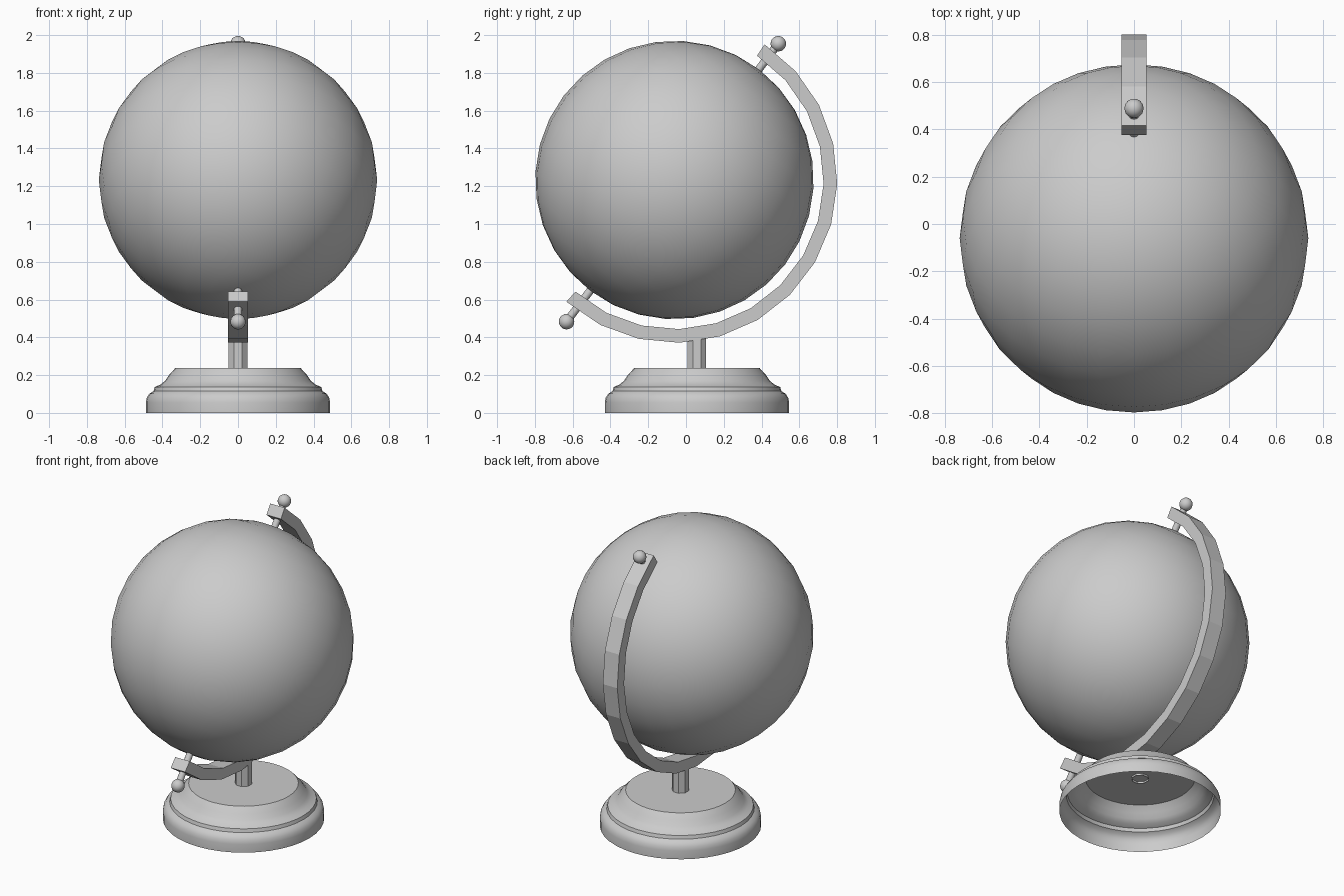
import bpy, bmesh, math
from mathutils import Vector, Matrix

if "Cube" in bpy.data.objects:
    bpy.data.objects.remove(bpy.data.objects["Cube"])

grey = bpy.data.materials.new("plain_grey")
grey.diffuse_color = (0.6, 0.6, 0.6, 1)
grey.use_nodes = True
grey.node_tree.nodes["Principled BSDF"].inputs["Base Color"].default_value = grey.diffuse_color

C = Vector((0, -0.061, 1.233))            # globe centre
TILT = math.radians(37.3)                 # axis leans towards +y
AXIS = Vector((0, math.sin(TILT), math.cos(TILT)))
ROT = Matrix.Rotation(-TILT, 4, 'X')
BASE_Y = 0.058


def finish(name, bm, smooth=None):
    bmesh.ops.recalc_face_normals(bm, faces=bm.faces)
    me = bpy.data.meshes.new(name)
    bm.to_mesh(me)
    bm.free()
    me.materials.append(grey)
    ob = bpy.data.objects.new(name, me)
    bpy.context.collection.objects.link(ob)
    if smooth:
        bpy.ops.object.select_all(action='DESELECT')
        ob.select_set(True)
        bpy.context.view_layer.objects.active = ob
        bpy.ops.object.shade_smooth_by_angle(angle=math.radians(smooth))
    return ob


def ball(name, centre, radius, u, v):
    bm = bmesh.new()
    bmesh.ops.create_uvsphere(bm, u_segments=u, v_segments=v, radius=radius,
                              matrix=Matrix.Translation(centre) @ ROT)
    finish(name, bm, 40)


def rod(name, d0, d1, radius):
    bm = bmesh.new()
    mid = C + AXIS * (d0 + d1) / 2
    bmesh.ops.create_cone(bm, cap_ends=True, segments=12, radius1=radius, radius2=radius,
                          depth=abs(d1 - d0), matrix=Matrix.Translation(mid) @ ROT)
    finish(name, bm, 40)


# globe
ball("globe", C, 0.737, 32, 16)

# pivot pins and end knobs
for label, d_knob, s in (("top", 0.907, 1), ("bottom", -0.943, -1)):
    rod(label + "_pin", s * 0.70, d_knob, 0.021)
    ball(label + "_knob", C + AXIS * d_knob, 0.041, 16, 10)

# curved support arm: faceted band of rectangular section
bm = bmesh.new()
STEPS, A0, A1 = 13, math.radians(56.4), math.radians(-131.6)
rings = []
for i in range(STEPS + 1):
    a = A0 + (A1 - A0) * i / STEPS
    d = Vector((0, math.cos(a), math.sin(a)))
    rings.append([bm.verts.new(C + d * r + Vector((x, 0, 0)))
                  for r, x in ((0.79, -0.053), (0.79, 0.053), (0.862, 0.053), (0.862, -0.053))])
for p, q in zip(rings, rings[1:]):
    for k in range(4):
        bm.faces.new((p[k], p[(k + 1) % 4], q[(k + 1) % 4], q[k]))
bm.faces.new(rings[0])
bm.faces.new(rings[-1])
finish("support_arm", bm)

# octagonal post, open at both ends
bm = bmesh.new()
r = 0.049 / math.cos(math.pi / 8)
bmesh.ops.create_cone(bm, cap_ends=False, segments=8, radius1=r, radius2=r, depth=0.18,
                      matrix=Matrix.Translation((0, BASE_Y, 0.315)) @ Matrix.Rotation(math.pi / 8, 4, 'Z'))
finish("post", bm)

# stepped base: turned shell, open underneath
profile = [(0.488, 0), (0.488, 0.055), (0.483, 0.08), (0.469, 0.102), (0.447, 0.115),
           (0.441, 0.137), (0.41, 0.15), (0.386, 0.17), (0.366, 0.2), (0.332, 0.237)]
bm = bmesh.new()
N = 40
loops = [[bm.verts.new((pr * math.cos(2 * math.pi * i / N),
                        BASE_Y + pr * math.sin(2 * math.pi * i / N), z)) for i in range(N)]
         for pr, z in profile]
for p, q in zip(loops, loops[1:]):
    for i in range(N):
        j = (i + 1) % N
        bm.faces.new((p[i], p[j], q[j], q[i]))
bm.faces.new(loops[-1])
finish("base", bm, 35)
